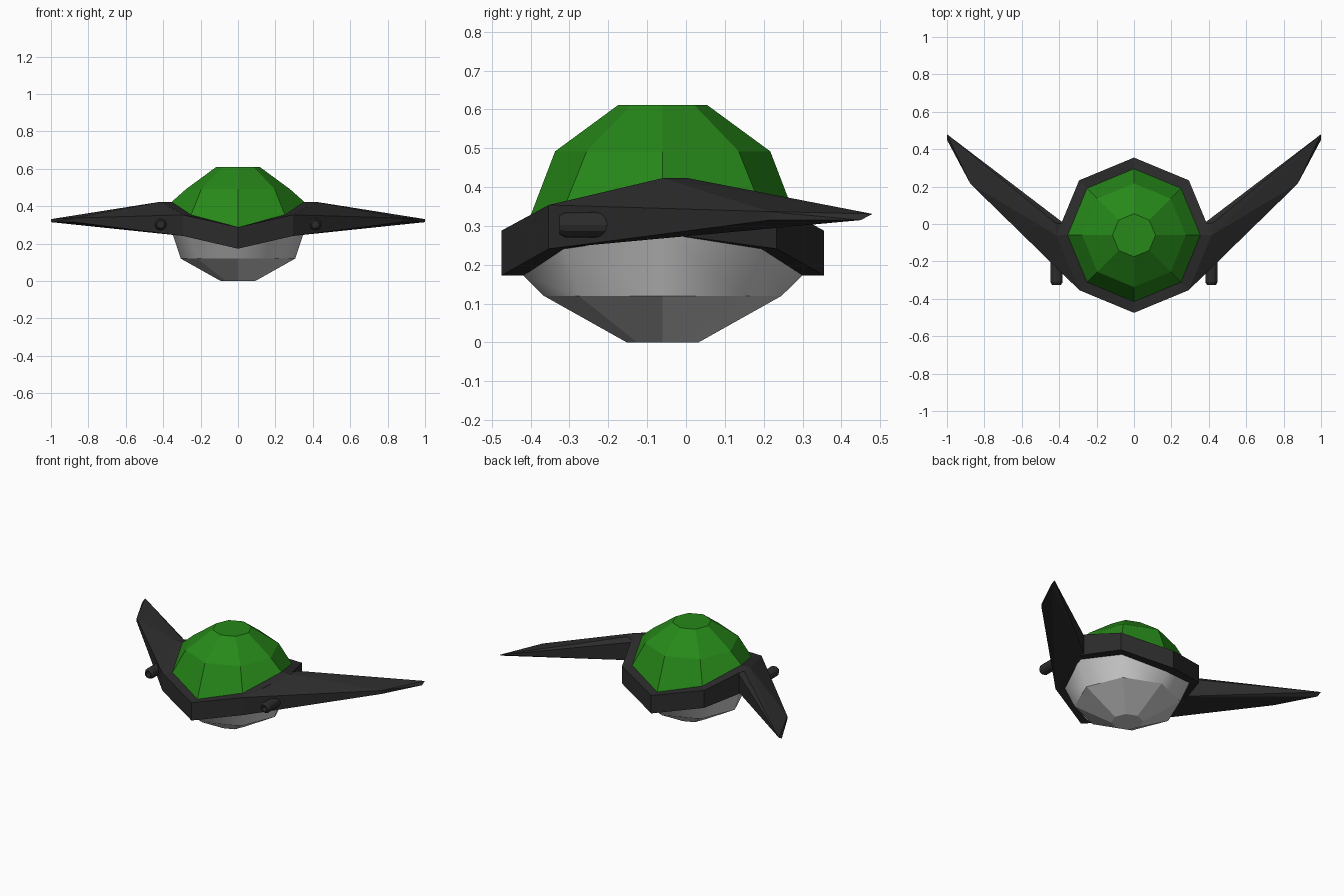
import bpy, bmesh
from math import sin, cos, pi
from mathutils import Vector

if "Cube" in bpy.data.objects:
    bpy.data.objects.remove(bpy.data.objects["Cube"])

CY = -0.06                                # centre of the octagonal body
TOP = [0.288, 0.354, 0.423]               # rim heights: front/back, diagonal, side
LOW = [0.173, 0.241, 0.281]


def material(name, col):
    m = bpy.data.materials.new(name)
    m.diffuse_color = (*col, 1)
    m.use_nodes = True
    m.node_tree.nodes["Principled BSDF"].inputs["Base Color"].default_value = m.diffuse_color
    return m


dark = material("dark", (0.025, 0.025, 0.025))
green = material("green", (0.02, 0.25, 0.01))


def finish(name, bm, mat=None, smooth=False):
    bmesh.ops.recalc_face_normals(bm, faces=bm.faces)
    for f in bm.faces:
        f.smooth = smooth
    me = bpy.data.meshes.new(name)
    bm.to_mesh(me)
    bm.free()
    ob = bpy.data.objects.new(name, me)
    bpy.context.collection.objects.link(ob)
    if mat:
        me.materials.append(mat)
    return ob


def loft(name, rings, mat=None, smooth=False, cap=False, loop=False):
    """Octagonal rings (radius, z), z being a number or a wavy height list."""
    bm = bmesh.new()
    rows = []
    for r, z in rings:
        row = []
        for i in range(8):
            a = -pi / 2 + i * pi / 4
            h = z[(0, 1, 2, 1)[i % 4]] if isinstance(z, list) else z
            row.append(bm.verts.new((r * cos(a), CY + r * sin(a), h)))
        rows.append(row)
    pairs = list(zip(rows, rows[1:])) + ([(rows[-1], rows[0])] if loop else [])
    for p, q in pairs:
        for i in range(8):
            j = (i + 1) % 8
            bm.faces.new((p[i], p[j], q[j], q[i]))
    if cap:
        bm.faces.new(rows[-1])
    return finish(name, bm, mat, smooth)


# Body: canopy, wavy rim, smooth hull band, faceted belly
loft("canopy", [(0.355, TOP), (0.277, 0.492), (0.115, 0.611)], green, cap=True)
loft("rim", [(0.415, LOW), (0.415, TOP), (0.352, TOP), (0.352, LOW)], dark, loop=True)
loft("hull_band", [(0.36, LOW), (0.306, 0.12)], smooth=True)
loft("belly", [(0.306, 0.12), (0.092, 0.0)], cap=True)

# Swept wing outline: x, y, upper z, lower z
WING = [(0.293, -0.353, 0.354, 0.241), (0.415, -0.06, 0.423, 0.281),
        (0.37, 0.0, 0.40, 0.281), (0.42, 0.005, 0.423, 0.278),
        (0.875, 0.215, 0.337, 0.315)]

for side, s in (("left", -1), ("right", 1)):
    bm = bmesh.new()
    for x, y, t, b in WING:
        bm.verts.new((s * x, y, t))
        bm.verts.new((s * x, y, b))
    bm.verts.new((s * 1.0, 0.48, 0.331))
    bm.verts.new((s * 1.0, 0.45, 0.315))
    bmesh.ops.convex_hull(bm, input=bm.verts)
    bmesh.ops.dissolve_limit(bm, angle_limit=0.01, verts=bm.verts, edges=bm.edges)
    finish(side + "_wing", bm, dark)

    # Gun barrel with chamfered, hollow muzzle
    bm = bmesh.new()
    prof = [(0.033, -0.15), (0.033, -0.31), (0.024, -0.326), (0.018, -0.326), (0.018, -0.28)]
    rows = [[bm.verts.new((s * 0.414 + r * cos(k * pi / 6), y, 0.303 + r * sin(k * pi / 6)))
             for k in range(12)] for r, y in prof]
    for p, q in zip(rows, rows[1:]):
        for i in range(12):
            j = (i + 1) % 12
            bm.faces.new((p[i], p[j], q[j], q[i]))
    bm.faces.new(rows[0])
    bm.faces.new(rows[-1])
    finish(side + "_gun", bm, dark)
